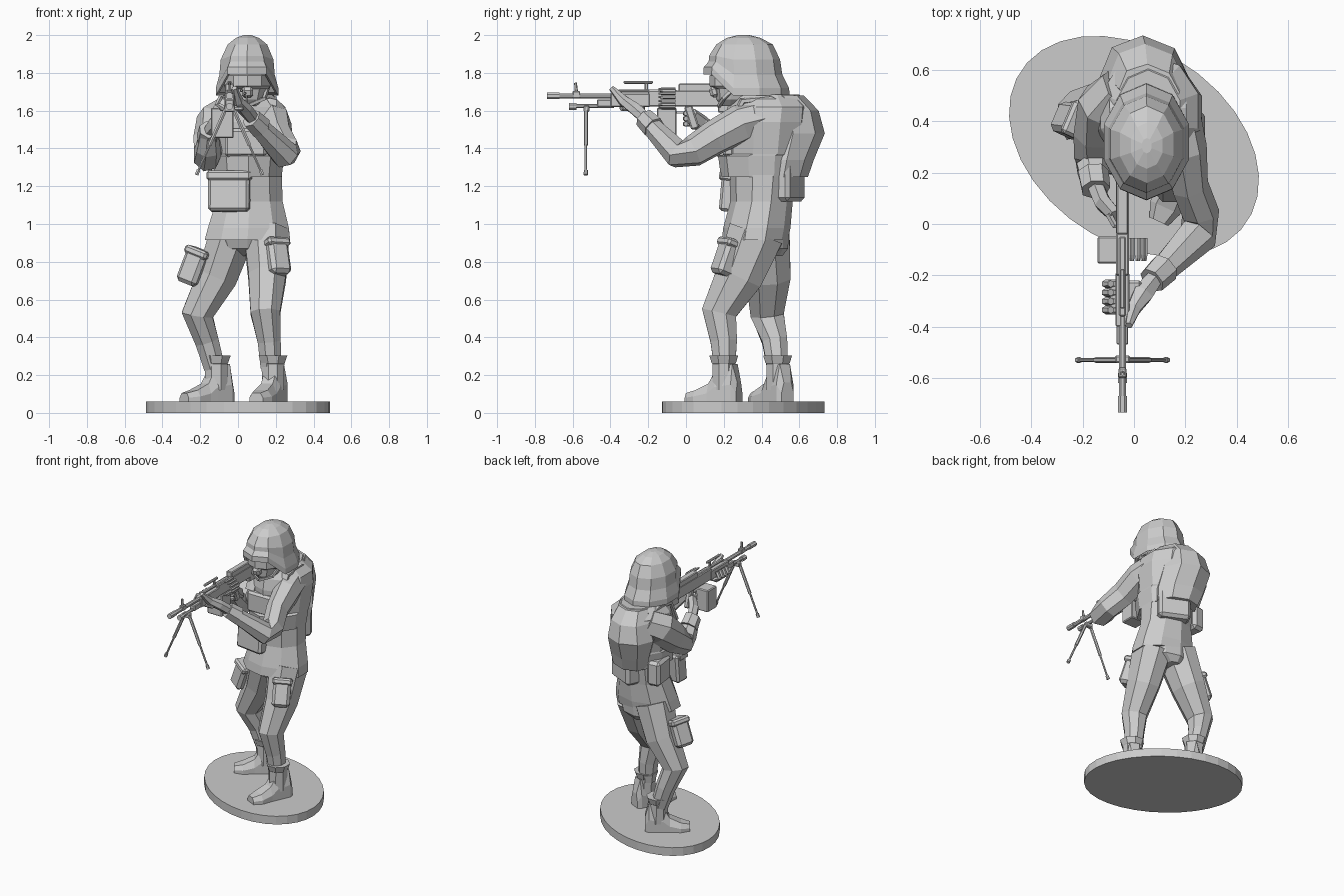
import bpy, bmesh, math
from mathutils import Vector, Euler


def skin(name, rings, caps=True):
    """Join equal-sized point rings into one faceted mesh."""
    bm = bmesh.new()
    rows = [[bm.verts.new(p) for p in r] for r in rings]
    n = len(rows[0])
    for a, b in zip(rows, rows[1:]):
        for i in range(n):
            bm.faces.new((a[i], a[(i + 1) % n], b[(i + 1) % n], b[i]))
    if caps:
        bm.faces.new(rows[0][::-1])
        bm.faces.new(rows[-1])
    bmesh.ops.recalc_face_normals(bm, faces=bm.faces)
    me = bpy.data.meshes.new(name)
    bm.to_mesh(me)
    bm.free()
    ob = bpy.data.objects.new(name, me)
    bpy.context.collection.objects.link(ob)
    return ob


def stack(name, rings, n=10, rot=0, caps=True):
    """Horizontal ellipses: (x, y, z, rx, ry, front lift)."""
    out = []
    for x, y, z, rx, ry, *lift in rings:
        ring = []
        for i in range(n):
            a = 2 * math.pi * (i + 0.5) / n
            p = Vector((rx * math.cos(a), ry * math.sin(a), 0))
            p.z = lift[0] if lift and math.sin(a) < -0.4 else 0
            p.rotate(Euler((0, 0, rot)))
            ring.append(p + Vector((x, y, z)))
        out.append(ring)
    return skin(name, out, caps)


def tube(name, pts, n=7):
    """Limb or rod along points (x, y, z, radius, optional height radius)."""
    c = [Vector(p[:3]) for p in pts]
    d = (c[-1] - c[0]).normalized()
    ref = Vector((0, 1, 0)) if abs(d.z) > 0.7 else Vector((0, 0, 1))
    out = []
    for i, p in enumerate(pts):
        t = (c[min(i + 1, len(c) - 1)] - c[max(i - 1, 0)]).normalized()
        u = t.cross(ref).normalized()
        v = u.cross(t)
        ra, rb = p[3], p[-1]
        out.append([c[i] + u * ra * math.cos(a) + v * rb * math.sin(a)
                    for a in (2 * math.pi * (k + 0.5) / n for k in range(n))])
    return skin(name, out)


def box(name, loc, size, rot=(0, 0, 0), bevel=0.0):
    bpy.ops.mesh.primitive_cube_add(size=1, location=loc,
                                    rotation=[math.radians(r) for r in rot])
    ob = bpy.context.object
    ob.name = name
    ob.scale = size
    bpy.ops.object.transform_apply(location=False, rotation=False, scale=True)
    if bevel:
        m = ob.modifiers.new("bevel", "BEVEL")
        m.width, m.segments = bevel, 1
    return ob


# Oval base
stack("base", [(0, 0.303, 0, 0.53, 0.376), (0, 0.303, 0.06, 0.53, 0.376)], 32, math.radians(-34))

# Legs
tube("left_leg", [(0.15, 0.37, 0.95, 0.13, 0.16), (0.155, 0.28, 0.72, 0.108, 0.135),
                  (0.145, 0.175, 0.53, 0.085, 0.1), (0.165, 0.2, 0.38, 0.066, 0.076),
                  (0.175, 0.205, 0.24, 0.06)], 8)
tube("right_leg", [(-0.03, 0.41, 0.95, 0.13, 0.15), (-0.11, 0.435, 0.72, 0.115, 0.128),
                   (-0.215, 0.43, 0.52, 0.09, 0.095), (-0.165, 0.47, 0.38, 0.068, 0.072),
                   (-0.125, 0.485, 0.24, 0.06)], 8)
stack("seat_of_trousers", [(0.05, 0.42, 0.83, 0.07, 0.09), (0.05, 0.4, 0.87, 0.17, 0.14),
                           (0.05, 0.385, 0.95, 0.2, 0.16)])


# Boots: cross-sections from heel to toe, with a flared cuff
def boot(name, x, y, ang):
    rings = []
    for f, w, h in ((-0.09, 0.04, 0.1), (-0.065, 0.056, 0.2), (0.03, 0.057, 0.17),
                    (0.075, 0.057, 0.095), (0.15, 0.064, 0.06), (0.21, 0.04, 0.045)):
        ring = [Vector((s * w * k, -f, 0.06 + h * z)) for s, k, z in
                ((-1, 1, 0), (-1, 1, 0.45), (-1, 0.6, 1), (1, 0.6, 1), (1, 1, 0.45), (1, 1, 0))]
        for p in ring:
            p.rotate(Euler((0, 0, math.radians(ang))))
            p += Vector((x, y, 0))
        rings.append(ring)
    skin(name + "_foot", rings)
    stack(name + "_shaft", [(x, y, 0.12, 0.062, 0.065), (x, y, 0.26, 0.065, 0.065),
                            (x, y, 0.265, 0.068, 0.07), (x, y, 0.305, 0.083, 0.083)], 8)


boot("left_boot", 0.185, 0.2, -25)
boot("right_boot", -0.115, 0.485, -54)

# Thigh pouches with flaps
for side, loc, rot in (("left", (0.2, 0.225, 0.815), (-20, 3, 30)),
                       ("right", (-0.23, 0.40, 0.77), (-6, 20, -25))):
    box(side + "_thigh_pouch", loc, (0.12, 0.125, 0.19), rot, 0.02)
    off = Vector((0, 0, 0.08))
    off.rotate(Euler([math.radians(r) for r in rot]))
    box(side + "_pouch_flap", Vector(loc) + off, (0.135, 0.14, 0.045), rot, 0.012)

# Jacket, vest and back pack
stack("jacket", [(0.05, 0.365, 0.915, 0.238, 0.175), (0.055, 0.375, 0.98, 0.225, 0.178),
                 (0.06, 0.40, 1.12, 0.185, 0.165), (0.06, 0.41, 1.3, 0.18, 0.18)])
stack("vest", [(0.055, 0.40, 1.25, 0.185, 0.215), (0.055, 0.40, 1.36, 0.2, 0.23),
               (0.06, 0.42, 1.37, 0.195, 0.21), (0.06, 0.43, 1.54, 0.215, 0.225),
               (0.06, 0.44, 1.62, 0.2, 0.22), (0.055, 0.43, 1.685, 0.13, 0.17)])
stack("back_pack", [(0.08, 0.53, 1.25, 0.15, 0.11), (0.07, 0.55, 1.34, 0.17, 0.12),
                    (0.04, 0.57, 1.48, 0.175, 0.163), (0.05, 0.565, 1.6, 0.15, 0.135),
                    (0.06, 0.52, 1.68, 0.12, 0.1)], 8, math.radians(-22))
stack("collar", [(0.05, 0.38, 1.63, 0.125, 0.15), (0.05, 0.36, 1.71, 0.1, 0.12)], 8)
box("front_pouch", (-0.045, 0.245, 1.17), (0.22, 0.1, 0.21), (-5, 0, -8), 0.015)
box("front_pouch_flap", (-0.045, 0.235, 1.255), (0.235, 0.09, 0.05), (-5, 0, -8), 0.01)
box("chest_panel", (0.04, 0.225, 1.43), (0.22, 0.06, 0.15), (0, 0, 0), 0.015)
box("back_pouch", (0.11, 0.54, 1.23), (0.22, 0.11, 0.22), (0, 0, -25), 0.02)
box("side_pouch", (-0.1, 0.46, 1.22), (0.1, 0.18, 0.18), (0, 0, 8), 0.02)
for x, nm in ((-0.06, "right"), (0.17, "left")):
    tube(nm + "_shoulder_strap", [(x, 0.23, 1.5, 0.04, 0.02), (x, 0.3, 1.65, 0.04, 0.02),
                                  (x, 0.45, 1.665, 0.04, 0.02), (x, 0.56, 1.61, 0.04, 0.02)], 6)

# Arms, cuffs and hands
tube("left_arm", [(0.16, 0.42, 1.565, 0.1, 0.1), (0.195, 0.29, 1.53, 0.09, 0.105),
                  (0.215, 0.15, 1.455, 0.075, 0.095), (0.258, 0.04, 1.385, 0.075, 0.085),
                  (0.25, -0.04, 1.365, 0.08, 0.075), (0.09, -0.2, 1.535, 0.05)])
tube("left_cuff", [(0.12, -0.17, 1.51, 0.062), (0.07, -0.22, 1.56, 0.055)])
tube("left_hand", [(0.085, -0.205, 1.55, 0.035), (0.035, -0.27, 1.61, 0.045, 0.035),
                   (0.0, -0.33, 1.65, 0.03, 0.03), (-0.02, -0.395, 1.72, 0.015)], 6)
box("left_palm", (-0.035, -0.28, 1.612), (0.13, 0.12, 0.03), (0, 0, 0), 0.01)
for i in range(4):
    y = -0.335 + i * 0.034
    tube("left_finger", [(-0.07, y, 1.61, 0.017), (-0.11, y, 1.635, 0.017), (-0.09, y, 1.675, 0.014)], 6)
tube("right_arm", [(-0.05, 0.52, 1.58, 0.1), (-0.125, 0.46, 1.53, 0.1, 0.115),
                   (-0.155, 0.36, 1.43, 0.085, 0.105), (-0.165, 0.26, 1.36, 0.075, 0.085),
                   (-0.16, 0.22, 1.40, 0.068, 0.07), (-0.155, 0.15, 1.48, 0.05)])
tube("right_cuff", [(-0.16, 0.2, 1.45, 0.062), (-0.15, 0.135, 1.5, 0.058)])
tube("right_hand", [(-0.155, 0.16, 1.48, 0.035), (-0.12, 0.08, 1.53, 0.035, 0.05),
                    (-0.07, 0.03, 1.57, 0.03, 0.045)], 6)
for i in range(3):
    z = 1.53 + i * 0.028
    tube("right_finger", [(-0.1, 0.04, z, 0.015), (-0.075, -0.005, z, 0.015), (-0.03, 0.0, z, 0.013)], 6)

# Head, goggles and helmet
stack("neck", [(0.05, 0.36, 1.6, 0.07, 0.075), (0.05, 0.34, 1.75, 0.07, 0.08)], 8)
stack("head", [(0.05, 0.255, 1.625, 0.05, 0.07), (0.05, 0.27, 1.66, 0.09, 0.11),
               (0.05, 0.29, 1.72, 0.11, 0.14), (0.05, 0.3, 1.86, 0.115, 0.145)])
stack("goggles", [(0.05, 0.27, 1.715, 0.115, 0.12), (0.05, 0.27, 1.73, 0.127, 0.145),
                  (0.05, 0.27, 1.785, 0.127, 0.145), (0.05, 0.27, 1.8, 0.115, 0.12)])
box("nose_guard", (0.05, 0.15, 1.7), (0.06, 0.05, 0.06), (15, 0, 0), 0.015)
for s in (-1, 1):
    tube("chin_strap", [(0.05 + s * 0.12, 0.3, 1.76, 0.012), (0.05 + s * 0.09, 0.2, 1.665, 0.012),
                        (0.05, 0.175, 1.625, 0.012)], 4)
stack("helmet", [(0.048, 0.31, 1.8, 0.13, 0.18, 0.03), (0.048, 0.315, 1.695, 0.155, 0.205, 0.1),
                 (0.048, 0.32, 1.68, 0.174, 0.228, 0.112), (0.048, 0.32, 1.72, 0.174, 0.226, 0.11),
                 (0.048, 0.315, 1.79, 0.154, 0.195, 0.07), (0.048, 0.31, 1.87, 0.147, 0.188, 0.02),
                 (0.05, 0.31, 1.95, 0.11, 0.15), (0.05, 0.305, 1.985, 0.065, 0.09),
                 (0.05, 0.305, 2.0, 0.02, 0.03)], 10, 0, False)
stack("helmet_crown", [(0.05, 0.305, 1.995, 0.02, 0.03), (0.05, 0.305, 2.0, 0.02, 0.03)])

# Gun: (name, y start, y end, z centre, width, height)
G = -0.045
for nm, y0, y1, z, w, h in (("receiver", -0.2, 0.19, 1.665, 0.05, 0.085),
                            ("feed_cover", -0.04, 0.18, 1.72, 0.045, 0.045),
                            ("hand_guard", -0.4, -0.19, 1.655, 0.055, 0.07),
                            ("stock", 0.17, 0.34, 1.655, 0.04, 0.13),
                            ("lower_rail", -0.47, -0.38, 1.64, 0.045, 0.04),
                            ("rail", -0.36, -0.05, 1.705, 0.025, 0.016),
                            ("carry_handle", -0.33, -0.175, 1.75, 0.02, 0.016),
                            ("handle_post", -0.22, -0.2, 1.73, 0.014, 0.05),
                            ("front_sight_block", -0.6, -0.56, 1.685, 0.03, 0.04)):
    box(nm, (G, (y0 + y1) / 2, z), (w, y1 - y0, h), (0, 0, 0), 0.005)
for nm, y0, y1, z, r in (("barrel", -0.72, -0.35, 1.678, 0.015), ("flash_hider", -0.735, -0.67, 1.678, 0.019),
                         ("gas_tube", -0.62, -0.38, 1.625, 0.012), ("gas_plug", -0.62, -0.58, 1.622, 0.019)):
    tube(nm, [(G, y0, z, r), (G, y1, z, r)], 8)
tube("front_sight", [(G, -0.58, 1.69, 0.01), (G, -0.585, 1.748, 0.007)], 6)
box("pistol_grip", (G, 0.03, 1.565), (0.035, 0.045, 0.13), (18, 0, 0), 0.008)
box("trigger_guard", (G, -0.02, 1.59), (0.015, 0.06, 0.012))
box("ammo_box", (-0.083, -0.102, 1.535), (0.12, 0.105, 0.16), (0, 0, 0), 0.006)
for i in range(8):
    a = math.radians(80 - i * 24)
    x, z = G + 0.03 + 0.06 * math.cos(a), 1.665 + 0.05 * math.sin(a)
    tube("cartridge", [(x, -0.145, z, 0.005), (x, -0.12, z, 0.009), (x, -0.055, z, 0.009)], 6)

# Bipod
box("bipod_hinge", (G, -0.527, 1.61), (0.06, 0.03, 0.035), (0, 0, 0), 0.006)
for s in (-1, 1):
    def leg(t):
        return (G + s * (0.02 + 0.155 * t), -0.53, 1.61 - 0.35 * t)
    tube("bipod_leg", [leg(0) + (0.011,), leg(0.55) + (0.011,)], 6)
    tube("bipod_leg_lower", [leg(0.5) + (0.007,), leg(0.95) + (0.007,)], 6)
    tube("bipod_foot", [leg(0.93) + (0.011,), leg(1) + (0.012,)], 6)
